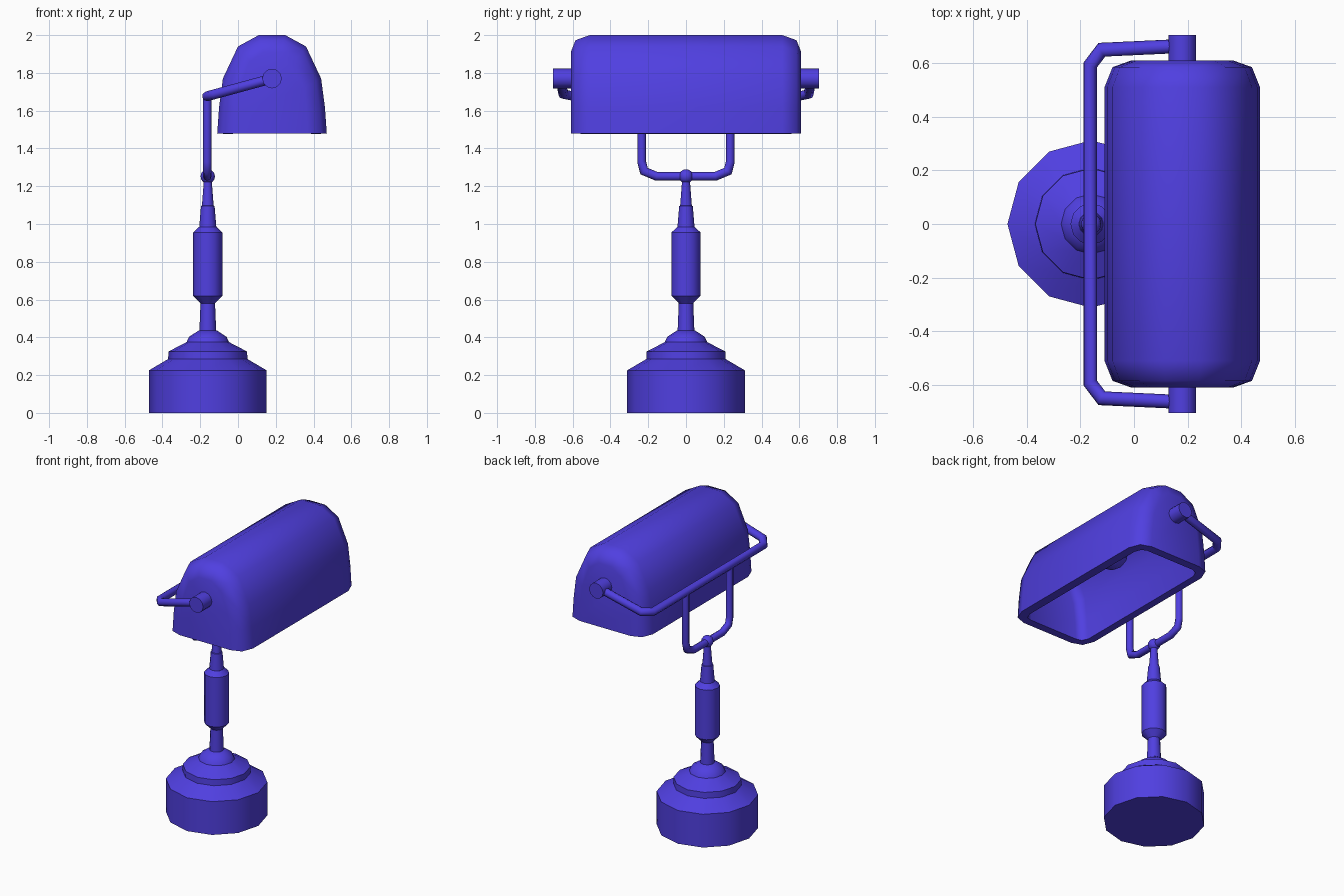
import bpy, bmesh, math
from mathutils import Matrix, Vector

if "Cube" in bpy.data.objects:
    bpy.data.objects.remove(bpy.data.objects["Cube"])

STEM_X, SHADE_X, PIVOT_Z = -0.16, 0.18, 1.77

paint = bpy.data.materials.new("indigo_paint")
paint.diffuse_color = (0.08, 0.05, 0.75, 1)
paint.use_nodes = True
paint.node_tree.nodes["Principled BSDF"].inputs["Base Color"].default_value = paint.diffuse_color


def finish(name, bm, angle=38, wall=0):
    """Turn a bmesh into a named, painted, angle-smoothed object."""
    bmesh.ops.recalc_face_normals(bm, faces=bm.faces)
    me = bpy.data.meshes.new(name)
    bm.to_mesh(me)
    bm.free()
    me.materials.append(paint)
    ob = bpy.data.objects.new(name, me)
    bpy.context.collection.objects.link(ob)
    bpy.ops.object.select_all(action='DESELECT')
    ob.select_set(True)
    bpy.context.view_layer.objects.active = ob
    if wall:
        mod = ob.modifiers.new("wall", 'SOLIDIFY')
        mod.thickness, mod.offset, mod.use_even_offset = wall, -1, True
        bpy.ops.object.modifier_apply(modifier=mod.name)
    bpy.ops.object.shade_smooth_by_angle(angle=math.radians(angle))
    return ob


def loft(bm, rings, closed):
    """Skin quads between consecutive rings of points."""
    vs = [[bm.verts.new(p) for p in ring] for ring in rings]
    n = len(vs[0])
    for a, b in zip(vs, vs[1:]):
        for i in range(n if closed else n - 1):
            j = (i + 1) % n
            bm.faces.new((a[i], a[j], b[j], b[i]))
    bm.faces.new(vs[0])
    bm.faces.new(vs[-1])


def lathe(name, profile, sides=12, x=STEM_X):
    bm = bmesh.new()
    loft(bm, [[(x + r * math.cos(2 * math.pi * i / sides),
                r * math.sin(2 * math.pi * i / sides), z)
               for i in range(sides)] for r, z in profile], True)
    return finish(name, bm)


def tube(name, path, radius, sides=8):
    """Sweep a circle along a path, mitring the corners."""
    pts = [Vector(p) for p in path]
    rings = []
    plane = (pts[1] - pts[0]).cross(pts[2] - pts[1]).normalized()
    for i, p in enumerate(pts):
        d_in = (p - pts[i - 1]).normalized() if i else (pts[1] - p).normalized()
        d_out = (pts[i + 1] - p).normalized() if i < len(pts) - 1 else d_in
        t = (d_in + d_out).normalized()
        side = t.cross(plane).normalized()
        up = side.cross(t)
        wide = radius / max(0.5, t.dot(d_in))
        rings.append([p + side * wide * math.cos(2 * math.pi * k / sides)
                      + up * radius * math.sin(2 * math.pi * k / sides)
                      for k in range(sides)])
    bm = bmesh.new()
    loft(bm, rings, True)
    return finish(name, bm, 60)


def ball(name, centre, radius, u=12, v=8):
    bm = bmesh.new()
    bmesh.ops.create_uvsphere(bm, u_segments=u, v_segments=v, radius=radius,
                              matrix=Matrix.Translation(centre))
    return finish(name, bm)


# Stepped foot and turned column
lathe("base", [(0.312, 0), (0.312, 0.225), (0.21, 0.285), (0.208, 0.325),
               (0.112, 0.375), (0.10, 0.402), (0.05, 0.435)])
lathe("lower_stem", [(0.045, 0.42), (0.038, 0.59)])
lathe("grip", [(0.038, 0.58), (0.077, 0.62), (0.077, 0.955), (0.046, 0.985)])
lathe("upper_stem", [(0.046, 0.975), (0.036, 1.095), (0.031, 1.097), (0.02, 1.24)])
ball("swivel_ball", (STEM_X, 0, 1.252), 0.038)

# U-shaped fork on the ball
half = [(0.235, 1.675), (0.235, 1.33), (0.222, 1.28), (0.155, 1.252)]
fork = [(-0.163, y, z) for y, z in half] + [(-0.163, -y, z) for y, z in reversed(half)]
tube("fork", fork, 0.023)

# Yoke that wraps around the shade
arm = [(SHADE_X, 0.664, PIVOT_Z), (-0.12, 0.65, 1.688), (-0.164, 0.592, 1.676)]
tube("yoke", arm + [(x, -y, z) for x, y, z in reversed(arm)], 0.026)

# Pivot knobs
for sign, label in ((-1, "front"), (1, "back")):
    bm = bmesh.new()
    rot = Matrix.Rotation(math.pi / 2, 4, 'X')
    bmesh.ops.create_cone(bm, cap_ends=True, segments=12, radius1=0.052, radius2=0.052,
                          depth=0.123, matrix=Matrix.Translation(
                              (SHADE_X, sign * 0.6425, PIVOT_Z)) @ rot)
    finish(label + "_knob", bm)

# Arched shade: half-width and height of the cross-section, shrunk at the ends
arch = [(0.29, 1.48), (0.28, 1.62), (0.26, 1.77), (0.18, 1.94), (0.07, 2.0)]
section = [(-w, z) for w, z in arch] + [(w, z) for w, z in reversed(arch)]
stations = [(0.61, 0.10), (0.585, 0.03), (0.51, 0.0)]
stations = [(-y, d) for y, d in stations] + [(y, d) for y, d in reversed(stations)]
rings = [[(SHADE_X + w * (0.29 - d) / 0.29, y, 1.48 + (z - 1.48) * (0.52 - 0.9 * d) / 0.52)
          for w, z in section] for y, d in stations]
bm = bmesh.new()
loft(bm, rings, False)
finish("shade", bm, 62, wall=0.055)

# Bulb and socket inside the shade
ball("bulb", (SHADE_X, 0, PIVOT_Z), 0.1)
lathe("socket", [(0.05, 1.83), (0.05, 1.96)], x=SHADE_X)
